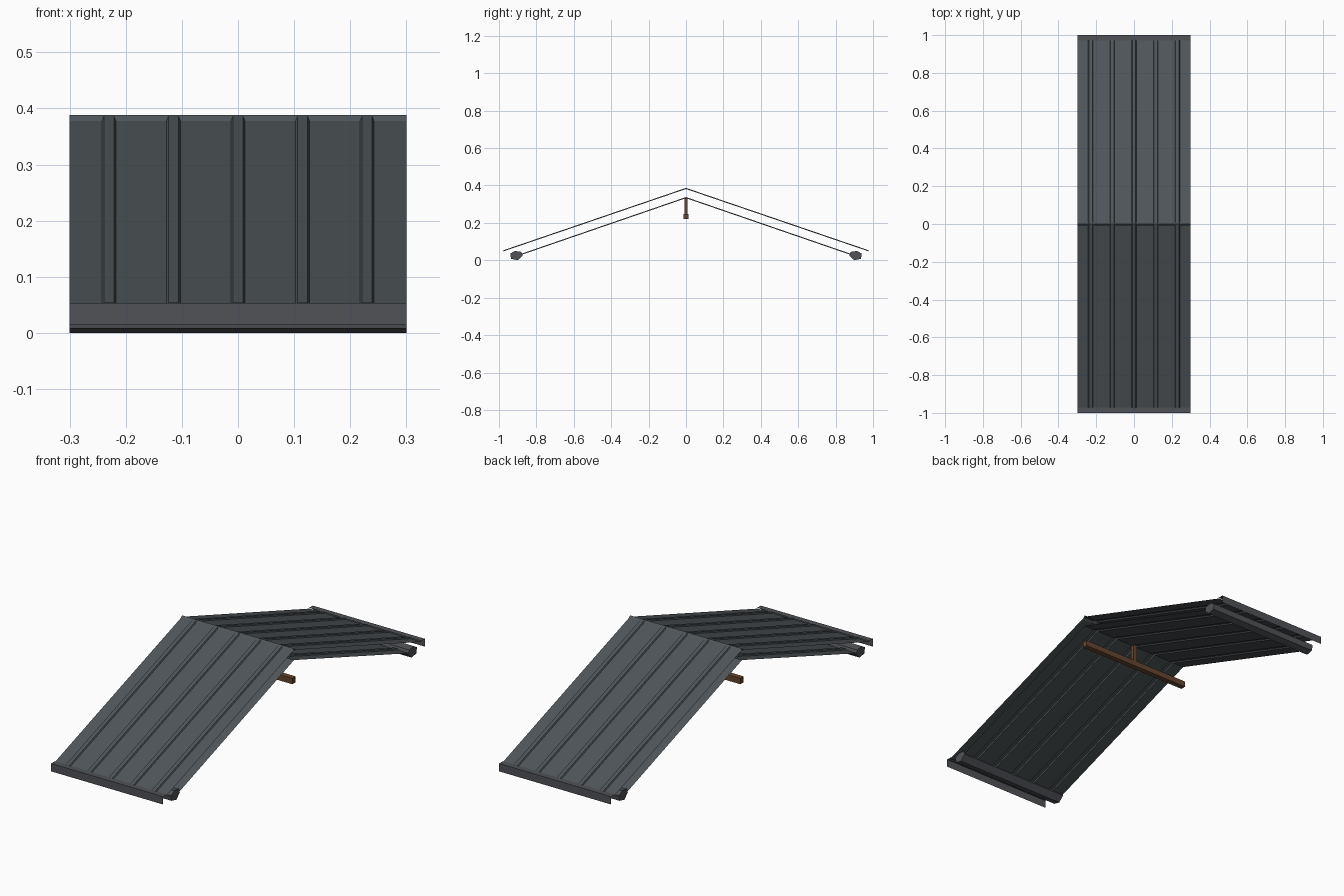
import bpy

if "Cube" in bpy.data.objects:
    bpy.data.objects.remove(bpy.data.objects["Cube"])


def material(name, rgb):
    m = bpy.data.materials.new(name)
    m.diffuse_color = (*rgb, 1)
    m.use_nodes = True
    m.node_tree.nodes["Principled BSDF"].inputs["Base Color"].default_value = m.diffuse_color
    return m


ROOF = material("roof slate grey", (0.078, 0.092, 0.1))
TRIM = material("trim grey", (0.082, 0.085, 0.095))
WOOD = material("brown wood", (0.13, 0.06, 0.03))
HALF = 0.3


def mesh_object(name, verts, faces, mat):
    me = bpy.data.meshes.new(name)
    me.from_pydata(verts, [], faces)
    me.materials.append(mat)
    ob = bpy.data.objects.new(name, me)
    bpy.context.collection.objects.link(ob)
    return ob


def extrude_x(name, profile, mat, half=HALF, closed=False):
    """Sweep a (y, z) profile along x; closed profiles get end caps."""
    n = len(profile)
    verts = [(x, y, z) for x in (-half, half) for y, z in profile]
    faces = [(i, (i + 1) % n, n + (i + 1) % n, n + i) for i in range(n if closed else n - 1)]
    if closed:
        faces += [tuple(range(n))[::-1], tuple(range(n, 2 * n))]
    return mesh_object(name, verts, faces, mat)


def ribbed_sheet(name, eave, ridge, mat):
    """Folded metal sheet with five raised ribs running down the slope."""
    prof = [(-HALF, 0)]
    for i in range(-2, 3):
        c = i * 0.115
        prof += [(c - 0.0125, 0), (c - 0.009, 0.006), (c + 0.009, 0.006), (c + 0.0125, 0)]
    prof.append((HALF, 0))
    n = len(prof)
    verts = [(x, y, z + h) for y, z in (eave, ridge) for x, h in prof]
    up = eave[0] < 0
    faces = [(i, i + 1, n + i + 1, n + i) if up else (i, n + i, n + i + 1, i + 1)
             for i in range(n - 1)]
    return mesh_object(name, verts, faces, mat)


def box(name, size, center, mat):
    sx, sy, sz = (s / 2 for s in size)
    cx, cy, cz = center
    prof = [(cy - sy, cz - sz), (cy + sy, cz - sz), (cy + sy, cz + sz), (cy - sy, cz + sz)]
    ob = extrude_x(name, prof, mat, sx, True)
    ob.location.x = cx
    return ob


# Both roof slopes with their eave trim and purlin
for side, s in (("front", -1), ("back", 1)):
    ribbed_sheet(side + "_roof_sheet", (s * 0.975, 0.048), (0, 0.381), ROOF)
    ribbed_sheet(side + "_lining_sheet", (s * 0.88, 0.029), (0, 0.332), ROOF)
    eave = [(s * 0.972, 0.053), (s * 1.0, 0.053), (s * 1.0, 0.015)]
    extrude_x(side + "_eave_trim", eave if s > 0 else eave[::-1], TRIM)
    hexagon = [(0.94, 0.035), (0.915, 0.05), (0.88, 0.045),
               (0.873, 0.025), (0.9, 0.0), (0.935, 0.008)]
    pts = [(s * y, z) for y, z in hexagon]
    extrude_x(side + "_eave_purlin", pts if s > 0 else pts[::-1], TRIM, closed=True)

# Ridge cap
extrude_x("ridge_cap", [(-0.015, 0.373), (0, 0.388), (0.015, 0.373)], ROOF)

# Wooden ridge beam and its hanger post
box("ridge_beam", (0.6, 0.026, 0.028), (0, 0, 0.234), WOOD)
box("hanger_post", (0.02, 0.018, 0.087), (0, 0, 0.2915), WOOD)
